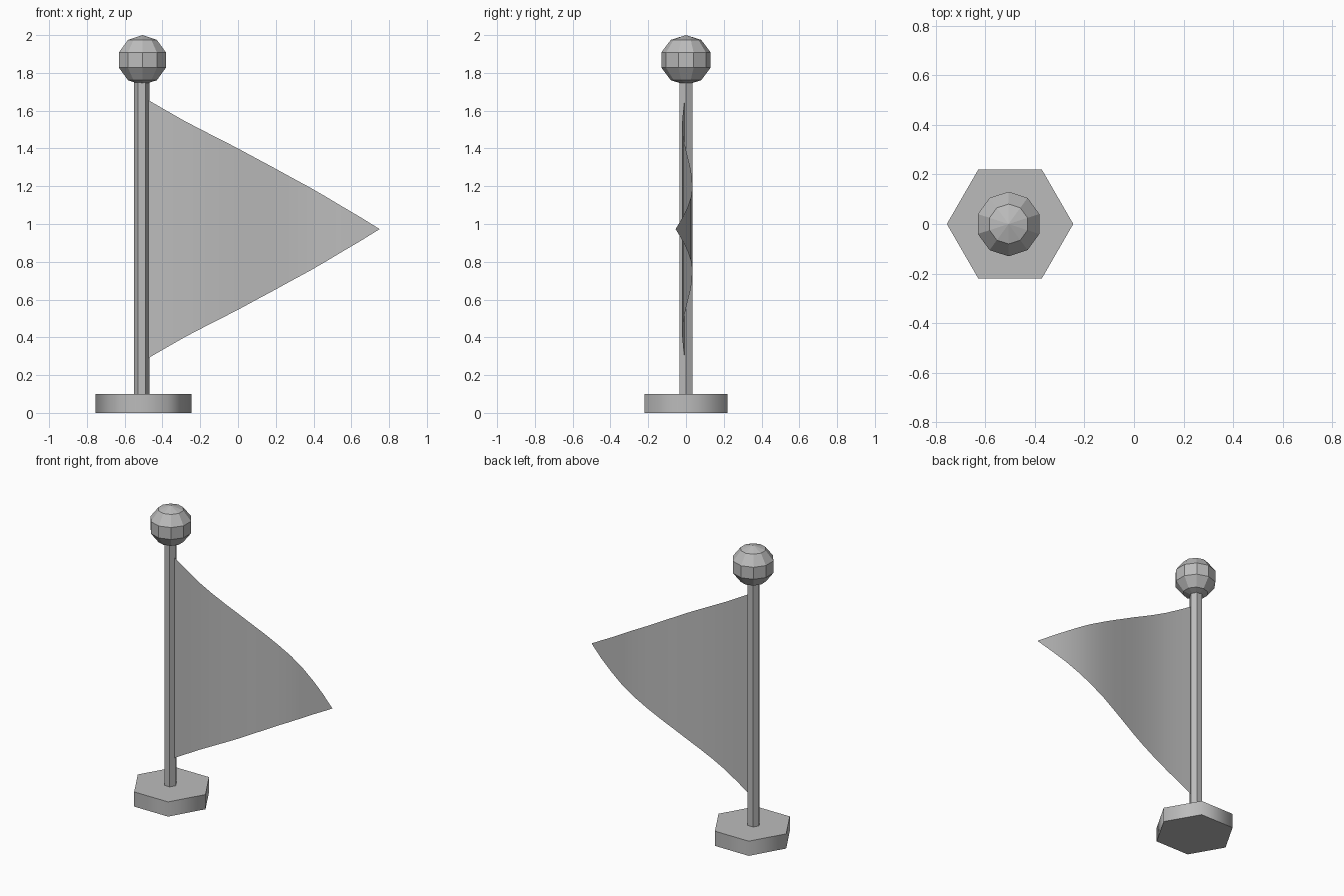
import bpy, bmesh, math

if "Cube" in bpy.data.objects:
    bpy.data.objects.remove(bpy.data.objects["Cube"])

grey = bpy.data.materials.new("plain grey")
grey.diffuse_color = (0.5, 0.5, 0.5, 1)
grey.use_nodes = True
grey.node_tree.nodes["Principled BSDF"].inputs["Base Color"].default_value = grey.diffuse_color


def finish(bm, name, smooth_angle=None):
    mesh = bpy.data.meshes.new(name)
    bm.to_mesh(mesh)
    bm.free()
    obj = bpy.data.objects.new(name, mesh)
    bpy.context.collection.objects.link(obj)
    mesh.materials.append(grey)
    if smooth_angle:
        bpy.ops.object.select_all(action='DESELECT')
        obj.select_set(True)
        bpy.context.view_layer.objects.active = obj
        bpy.ops.object.shade_smooth_by_angle(angle=math.radians(smooth_angle))
    return obj


def turned(name, x, sides, profile, start=0.0, smooth_angle=None):
    """Stack of regular polygons (radius, z); radius 0 closes to a point."""
    bm = bmesh.new()
    rings = []
    for r, z in profile:
        if r == 0:
            rings.append([bm.verts.new((x, 0, z))] * sides)
        else:
            angles = [start + 2 * math.pi * i / sides for i in range(sides)]
            rings.append([bm.verts.new((x + r * math.cos(a), r * math.sin(a), z)) for a in angles])
    for low, high in zip(rings, rings[1:]):
        for i in range(sides):
            j = (i + 1) % sides
            bm.faces.new(list(dict.fromkeys((low[i], low[j], high[j], high[i]))))
    if profile[0][0]:
        bm.faces.new(rings[0][::-1])
    if profile[-1][0]:
        bm.faces.new(rings[-1])
    return finish(bm, name, smooth_angle)


# Hexagonal foot with softly shaded sides
turned("base", -0.5, 6, [(0.255, 0), (0.255, 0.1)], smooth_angle=70)

# Six-sided pole
turned("pole", -0.51, 6, [(0.041, 0.1), (0.041, 1.76)])

# Faceted ball on top, five bands of ten faces
ball = [(0.137 * math.sin(k * math.pi / 5) if 0 < k < 5 else 0,
         1.868 - 0.132 * math.cos(k * math.pi / 5)) for k in range(6)]
turned("ball", -0.506, 10, ball, start=math.pi / 2)

# Rippled triangular pennant: x, ripple in y, half height
columns = [(-0.475, -0.007, 0.683), (-0.38, -0.015, 0.628), (-0.28, -0.02, 0.571),
           (-0.19, -0.019, 0.524), (-0.09, -0.012, 0.473), (0.0, -0.002, 0.427),
           (0.09, 0.010, 0.378), (0.18, 0.022, 0.330), (0.28, 0.032, 0.275),
           (0.38, 0.034, 0.221), (0.47, 0.026, 0.169), (0.56, 0.008, 0.115),
           (0.65, -0.018, 0.062)]
bm = bmesh.new()
pairs = [[bm.verts.new((x, y, 0.973 + s * h)) for s in (-1, 1)] for x, y, h in columns]
for a, b in zip(pairs, pairs[1:]):
    bm.faces.new((a[0], b[0], b[1], a[1]))
tip = bm.verts.new((0.75, -0.055, 0.973))
bm.faces.new((pairs[-1][0], tip, pairs[-1][1]))
finish(bm, "pennant", smooth_angle=60)
